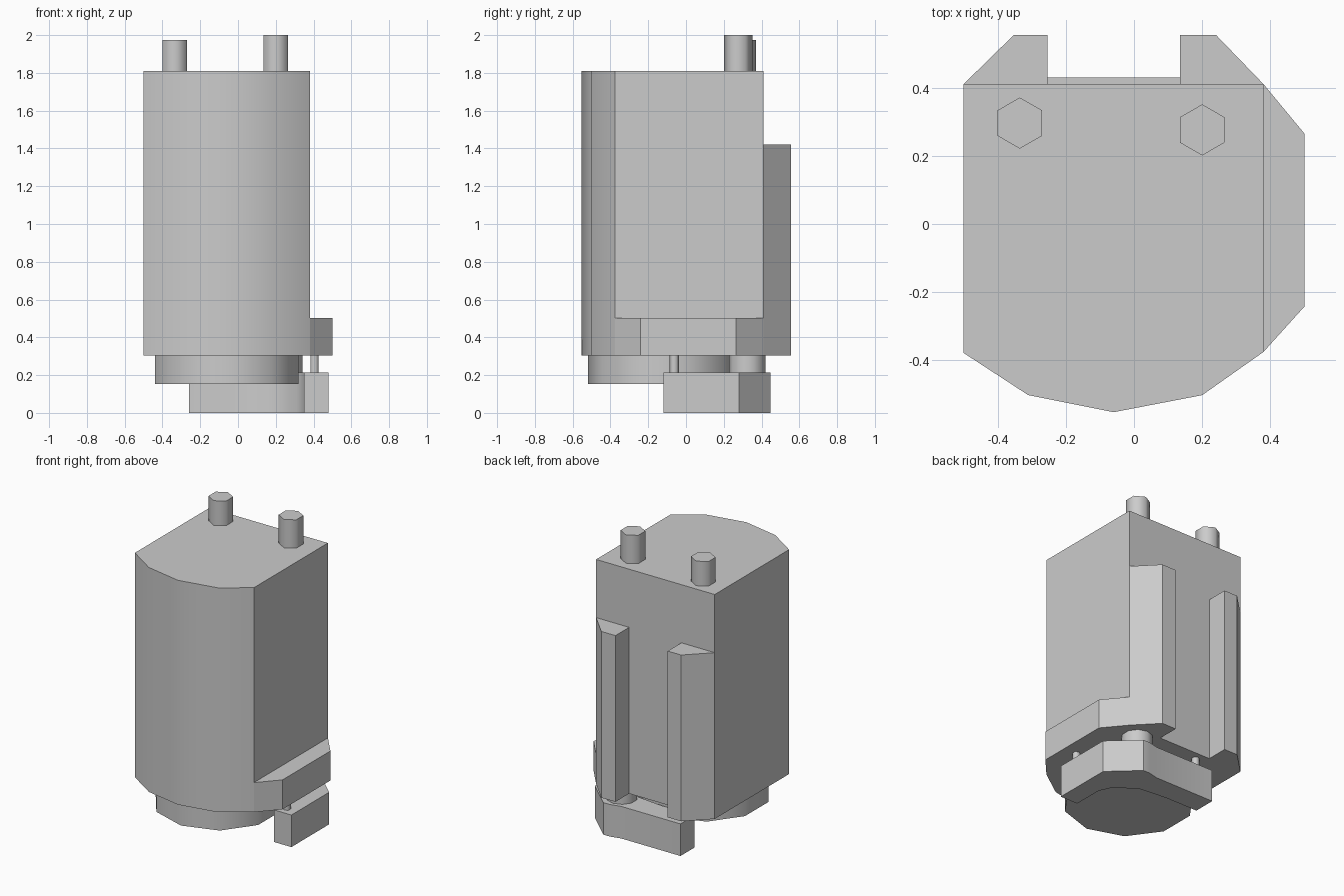
import bpy, bmesh, math

if "Cube" in bpy.data.objects:
    bpy.data.objects.remove(bpy.data.objects["Cube"])


def prism(name, pts, z0, z1, smooth=35):
    """Extrude a flat outline from z0 to z1."""
    bm = bmesh.new()
    face = bm.faces.new([bm.verts.new((x, y, z0)) for x, y in pts])
    top = bmesh.ops.extrude_face_region(bm, geom=[face])["geom"]
    for v in top:
        if isinstance(v, bmesh.types.BMVert):
            v.co.z = z1
    bmesh.ops.recalc_face_normals(bm, faces=bm.faces)
    mesh = bpy.data.meshes.new(name)
    bm.to_mesh(mesh)
    bm.free()
    ob = bpy.data.objects.new(name, mesh)
    bpy.context.collection.objects.link(ob)
    bpy.ops.object.select_all(action='DESELECT')
    ob.select_set(True)
    bpy.context.view_layer.objects.active = ob
    bpy.ops.object.shade_smooth_by_angle(angle=math.radians(smooth))
    return ob


def ngon(x, y, r, n):
    """Regular polygon with one corner pointing to the front."""
    return [(x + r * math.sin(2 * math.pi * i / n),
             y - r * math.cos(2 * math.pi * i / n)) for i in range(n)]


# Main housing: flat sides and back, curved front
prism("housing", [(-.5, .41), (-.5, -.378), (-.31, -.502), (-.06, -.552),
                  (.2, -.502), (.38, -.375), (.38, .41)], .305, 1.81)

# Low side flange
prism("side_flange", [(.38, -.375), (.5, -.242), (.5, .265), (.38, .41)], .305, .503)

# Two vertical rails on the back
prism("back_rail_left", [(-.5, .41), (-.253, .41), (-.253, .555), (-.352, .555)], .305, 1.42)
prism("back_rail_right", [(.135, .41), (.38, .41), (.24, .555), (.135, .555)], .305, 1.42)

# Collar under the housing
prism("collar", ngon(-.06, -.12, .4, 10), .153, .305, 40)

# L-shaped bracket wrapping the back right of the collar
prism("bracket", [(.35, -.12), (.48, -.12), (.48, .28), (.3, .447), (.25, .447),
                  (.18, .43), (-.26, .43), (-.26, .28), (-.02, .28),
                  (.17, .26), (.31, .17), (.35, .08)], 0, .215, 40)

# Posts joining bracket and housing
for name, x, y, r, n in (("corner_post", .248, .325, .097, 10),
                         ("side_post", .405, -.062, .025, 6),
                         ("back_post", -.19, .355, .025, 6)):
    prism(name, ngon(x, y, r, n), .2, .31, 65)

# Hexagonal pins on top
prism("top_pin_left", ngon(-.335, .296, .075, 6), 1.8, 1.975, 65)
prism("top_pin_right", ngon(.2, .276, .075, 6), 1.8, 2.0, 65)
